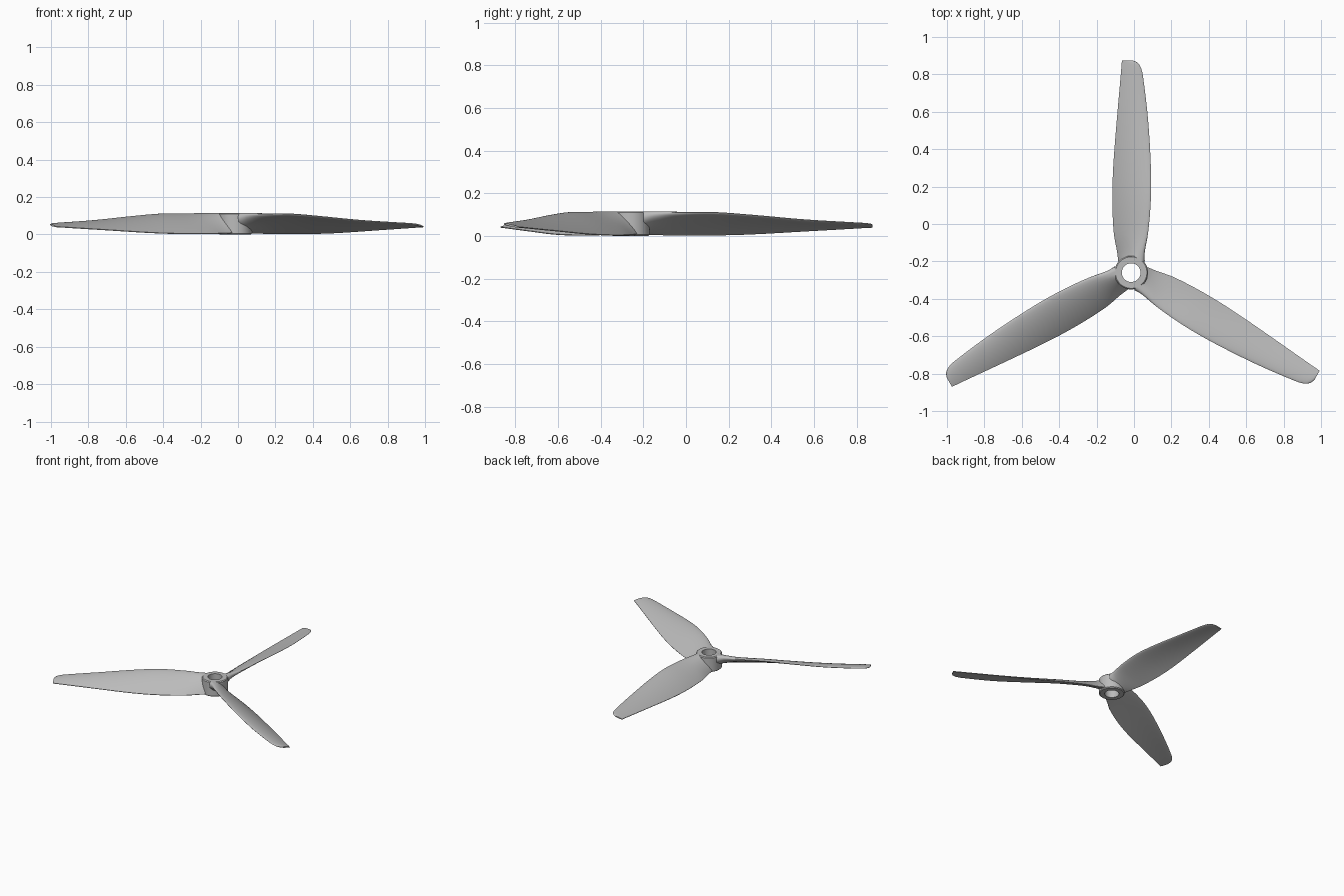
import bpy, bmesh, math
from mathutils import Vector, Matrix

cube = bpy.data.objects.get("Cube")
if cube:
    bpy.data.objects.remove(cube, do_unlink=True)

HUB = Vector((-0.015, -0.26, 0))
HEIGHT = 0.115

grey = bpy.data.materials.new("plain_grey")
grey.use_nodes = True
colour = (0.5, 0.5, 0.5, 1)
grey.diffuse_color = colour
grey.node_tree.nodes["Principled BSDF"].inputs["Base Color"].default_value = colour


def add_object(name, bm, angle):
    """Turn a bmesh into a smooth-shaded grey object."""
    bmesh.ops.recalc_face_normals(bm, faces=bm.faces)
    mesh = bpy.data.meshes.new(name)
    bm.to_mesh(mesh)
    bm.free()
    mesh.materials.append(grey)
    obj = bpy.data.objects.new(name, mesh)
    bpy.context.collection.objects.link(obj)
    bpy.ops.object.select_all(action='DESELECT')
    obj.select_set(True)
    bpy.context.view_layer.objects.active = obj
    bpy.ops.object.shade_smooth_by_angle(angle=math.radians(angle))
    return obj


def bridge(bm, rings, closed):
    """Skin a list of equal vertex loops."""
    pairs = list(zip(rings, rings[1:]))
    if closed:
        pairs.append((rings[-1], rings[0]))
    for a, b in pairs:
        for i in range(len(a)):
            j = (i + 1) % len(a)
            bm.faces.new((a[i], a[j], b[j], b[i]))


# Hub: bored cylinder with softened outer rims
def make_hub():
    bm = bmesh.new()
    profile = [(0.05, 0), (0.084, 0), (0.09, 0.006), (0.09, HEIGHT - 0.006),
               (0.084, HEIGHT), (0.05, HEIGHT)]
    rings = []
    for radius, z in profile:
        turn = [math.tau * k / 64 for k in range(64)]
        rings.append([bm.verts.new((radius * math.cos(a), radius * math.sin(a), z)) for a in turn])
    bridge(bm, rings, True)
    add_object("hub", bm, 35).location = HUB


# Blade stations: radius, trailing x, trailing z, leading x, leading z, thickness, camber
STATIONS = [
    (0.06, -0.068, 0.008, 0.066, 0.108, 0.075, 0),
    (0.11, -0.074, 0.006, 0.070, 0.109, 0.050, 0.002),
    (0.21, -0.092, 0.004, 0.090, 0.110, 0.030, 0.006),
    (0.39, -0.100, 0.004, 0.105, 0.110, 0.022, 0.009),
    (0.57, -0.095, 0.009, 0.105, 0.097, 0.019, 0.009),
    (0.82, -0.076, 0.023, 0.090, 0.074, 0.016, 0.007),
    (1.05, -0.056, 0.036, 0.063, 0.060, 0.012, 0.004),
    (1.10, -0.052, 0.039, 0.050, 0.057, 0.011, 0.003),
    (1.125, -0.050, 0.040, 0.030, 0.054, 0.010, 0.002),
    (1.135, -0.049, 0.041, 0.008, 0.050, 0.008, 0.001),
]


def smooth_stations(rows, steps):
    """Cubic interpolation through the stations, with slopes taken per radius."""
    rows = [Vector(r) for r in rows]
    last = len(rows) - 1
    slopes = []
    for i in range(last + 1):
        a, b = rows[max(i - 1, 0)], rows[min(i + 1, last)]
        slopes.append((b - a) / (b[0] - a[0]))
    out = []
    for i in range(last):
        p, q = rows[i], rows[i + 1]
        h = q[0] - p[0]
        for k in range(steps):
            t = k / steps
            u = 1 - t
            out.append(p * (u * u * (1 + 2 * t)) + q * (t * t * (3 - 2 * t))
                       + slopes[i] * (h * t * u * u) - slopes[i + 1] * (h * t * t * u))
    return out + [rows[-1]]


def section(row, count=14):
    """Closed airfoil loop: upper side from nose to tail, then lower side back."""
    r, tx, tz, lx, lz, thick, camber = row
    nose, tail = Vector((lx, lz)), Vector((tx, tz))
    chord = tail - nose
    normal = Vector((chord.y, -chord.x)).normalized()
    upper, lower = [], []
    for k in range(count + 1):
        d = (1 - math.cos(math.pi * k / count)) / 2
        half = 5 * thick * (0.297 * d ** 0.5 - 0.126 * d - 0.352 * d ** 2
                            + 0.284 * d ** 3 - 0.103 * d ** 4) + 0.002 * d
        mid = nose + chord * d + normal * (4 * camber * d * (1 - d))
        upper.append(mid + normal * half)
        lower.append(mid - normal * half)
    loop = upper + lower[:0:-1]
    return [(p.x, r, min(max(p.y, 0.0), HEIGHT)) for p in loop]


# Blades: three twisted airfoils around the hub
def make_blade(name, degrees):
    bm = bmesh.new()
    rings = [[bm.verts.new(co) for co in section(row)] for row in smooth_stations(STATIONS, 4)]
    bridge(bm, rings, False)
    bm.faces.new(rings[0])
    bm.faces.new(rings[-1])
    bmesh.ops.rotate(bm, verts=bm.verts, matrix=Matrix.Rotation(math.radians(degrees), 3, 'Z'))
    add_object(name, bm, 50).location = HUB


make_hub()
for name, degrees in (("back_blade", 0), ("right_blade", 120), ("left_blade", 240)):
    make_blade(name, degrees)
